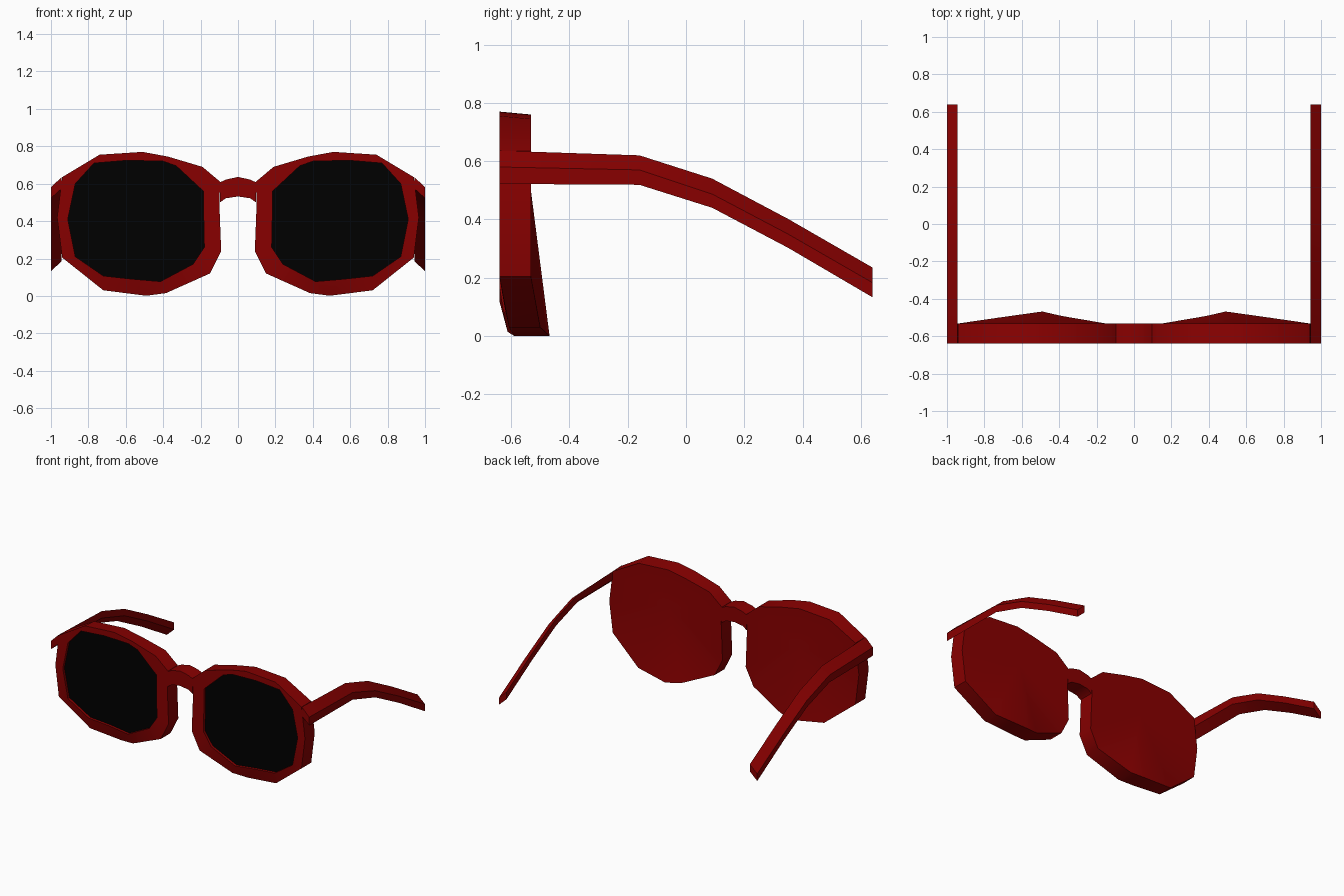
import bpy, bmesh, math

if "Cube" in bpy.data.objects:
    bpy.data.objects.remove(bpy.data.objects["Cube"])


def material(name, rgb):
    m = bpy.data.materials.new(name)
    m.diffuse_color = (*rgb, 1)
    m.use_nodes = True
    m.node_tree.nodes["Principled BSDF"].inputs["Base Color"].default_value = m.diffuse_color
    return m


RED = material("red_plastic", (0.25, 0.0, 0.0))
BLACK = material("dark_lens", (0.0, 0.0, 0.0))


def make(name, verts, faces, mat, mirror=True):
    mesh = bpy.data.meshes.new(name)
    mesh.from_pydata(verts, [], faces)
    bm = bmesh.new()
    bm.from_mesh(mesh)
    bmesh.ops.recalc_face_normals(bm, faces=bm.faces)
    bm.to_mesh(mesh)
    bm.free()
    mesh.materials.append(mat)
    mesh.shade_smooth()
    mesh.set_sharp_from_angle(angle=math.radians(40))
    ob = bpy.data.objects.new(name, mesh)
    bpy.context.collection.objects.link(ob)
    if mirror:
        ob.modifiers.new("Mirror", 'MIRROR')
    return ob


def bands(loops, n):
    # quads joining successive closed loops of n points
    return [(k * n + i, k * n + (i + 1) % n, (k + 1) * n + (i + 1) % n, (k + 1) * n + i)
            for k in range(loops - 1) for i in range(n)]


def sweep(name, sections, mirror):
    # solid through a row of four-cornered sections
    n, k = 4, len(sections)
    faces = bands(k, n) + [tuple(range(n)), tuple(range((k - 1) * n, k * n))]
    return make(name, [p for s in sections for p in s], faces, RED, mirror)


# rim outline: outer x, outer z, inner x, inner z
RIM = [(.51, .77, .59, .725), (.74, .755, .77, .71), (.94, .635, .87, .60),
       (.967, .42, .91, .41), (.94, .205, .87, .21), (.72, .03, .72, .107),
       (.49, .001, .565, .09), (.385, .015, .415, .077), (.15, .12, .24, .17),
       (.09, .24, .18, .26), (.10, .50, .185, .49), (.095, .61, .185, .56),
       (.19, .69, .33, .695), (.375, .745, .40, .72)]
FRONT, BACK, RECESS = -.64, -.532, .018
# the bottom of the rim sweeps backwards: index -> front y, back y
SWEPT = {5: (-.607, -.50), 6: (-.59, -.468), 7: (-.612, -.492)}

back, outer, inner, seat = [], [], [], []
for i, (x, z, u, w) in enumerate(RIM):
    f, b = SWEPT.get(i, (FRONT, BACK))
    g = FRONT + (f - FRONT) * .5
    back.append((x, b, z - .01 if z > .7 else z))
    outer.append((x, f, z))
    inner.append((u, g, w))
    seat.append((u, g + RECESS, w))
n = len(RIM)

# rims with closed back plates
faces = bands(4, n) + [(i, (i + 1) % n, 4 * n) for i in range(n)]
make("rim", back + outer + inner + seat + [(.5, BACK, .5)], faces, RED)

# dark lenses
lens = make("lens", seat + [(.55, FRONT + RECESS, .42)],
            [(i, n, (i + 1) % n) for i in range(n)], BLACK)
if lens.data.polygons[0].normal.y > 0:
    lens.data.flip_normals()

# arched nose bridge
arch = [(-.097, .607, .50), (-.065, .622, .522), (0, .636, .532),
        (.065, .622, .522), (.097, .607, .50)]
sweep("nose_bridge", [[(x, FRONT, t), (x, BACK, t), (x, BACK, b), (x, FRONT, b)]
                      for x, t, b in arch], False)

# temple arms with a slanted section: y, then the top, middle and bottom z
path = [(-.64, .636, .58, .522), (-.16, .62, .57, .519), (.09, .54, .487, .44),
        (.35, .402, .35, .303), (.64, .235, .183, .133)]
sweep("temple_arm", [[(.943, y, t), (1, y, m), (1, y, b), (.943, y, b + .052)]
                     for y, t, m, b in path], True)
